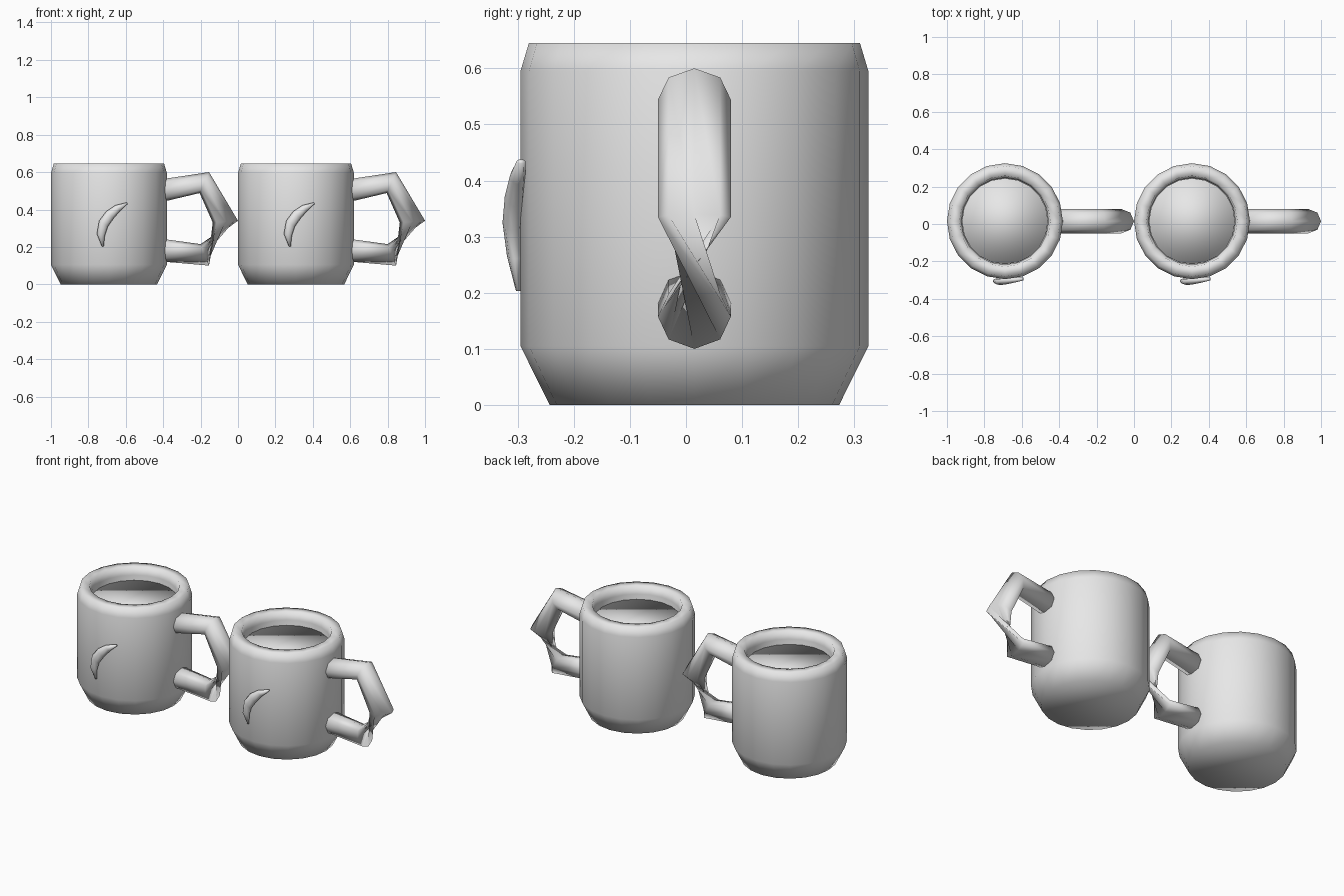
import bpy, bmesh
from math import sin, cos, pi
from mathutils import Vector

if "Cube" in bpy.data.objects:
    bpy.data.objects.remove(bpy.data.objects["Cube"], do_unlink=True)

grey = bpy.data.materials.new("plain_grey")
grey.use_nodes = True
grey.diffuse_color = (0.8, 0.8, 0.8, 1)
grey.node_tree.nodes["Principled BSDF"].inputs["Base Color"].default_value = (0.8, 0.8, 0.8, 1)

MUGS = {"right": -0.69, "left": 0.31}   # x of each mug's axis
MID_Y = 0.015


def skin(part, rings):
    """Bridge a list of closed rings, cap both ends, place one copy per mug."""
    bm = bmesh.new()
    loops = [[bm.verts.new(p) for p in ring] for ring in rings]
    n = len(loops[0])
    for a, b in zip(loops, loops[1:]):
        for i in range(n):
            j = (i + 1) % n
            bm.faces.new((a[i], a[j], b[j], b[i]))
    bm.faces.new(loops[0][::-1])
    bm.faces.new(loops[-1])
    bmesh.ops.recalc_face_normals(bm, faces=bm.faces)
    for f in bm.faces:
        f.smooth = True
    mesh = bpy.data.meshes.new(part)
    bm.to_mesh(mesh)
    bm.free()
    mesh.materials.append(grey)
    for side, x in MUGS.items():
        ob = bpy.data.objects.new(f"{side}_{part}", mesh)
        ob.location = (x, MID_Y, 0)
        bpy.context.collection.objects.link(ob)


def lathe(part, profile, sides=20):
    skin(part, [[(r * cos(2 * pi * i / sides), r * sin(2 * pi * i / sides), z)
                 for i in range(sides)] for r, z in profile])


def section(p, q, half_y, y=0, sides=8):
    """Elliptical ring whose in-plane diameter runs from p to q (x, z)."""
    a, b = Vector((p[0], y, p[1])), Vector((q[0], y, q[1]))
    mid, arm = (a + b) / 2, (a - b) / 2
    return [mid + arm * cos(2 * pi * i / sides) + Vector((0, half_y * sin(2 * pi * i / sides), 0))
            for i in range(sides)]


# Body: chamfered foot, bevelled rim, hollow inside
lathe("mug_body", [(0.258, 0), (0.31, 0.105), (0.31, 0.595), (0.295, 0.645),
                   (0.243, 0.645), (0.232, 0.6), (0.232, 0.08)])

# Drink: softly shaded disc below the rim
lathe("drink", [(0.23, 0.47), (0.23, 0.57)])

# Handle: the lower elbow is twisted half a turn, pinching the tube
handle = [((0.27, 0.56), (0.27, 0.437), 1),
          ((0.535, 0.60), (0.485, 0.488), 1),
          ((0.69, 0.34), (0.555, 0.33), 1),
          ((0.49, 0.215), (0.535, 0.10), -1),
          ((0.27, 0.245), (0.27, 0.123), -1)]
skin("handle", [section(p, q, 0.065 * turn) for p, q, turn in handle])

# Crescent: tapered curl bulging from the front (outer edge, inner edge, depth, y)
crescent = [((-0.038, 0.203), (-0.028, 0.203), 0.004, -0.314),
            ((-0.065, 0.27), (-0.022, 0.26), 0.014, -0.320),
            ((-0.052, 0.34), (-0.005, 0.31), 0.018, -0.324),
            ((-0.015, 0.39), (0.025, 0.353), 0.018, -0.320),
            ((0.035, 0.423), (0.06, 0.393), 0.014, -0.315),
            ((0.095, 0.438), (0.1, 0.43), 0.008, -0.309)]
skin("crescent", [section(p, q, d, y) for p, q, d, y in crescent])
